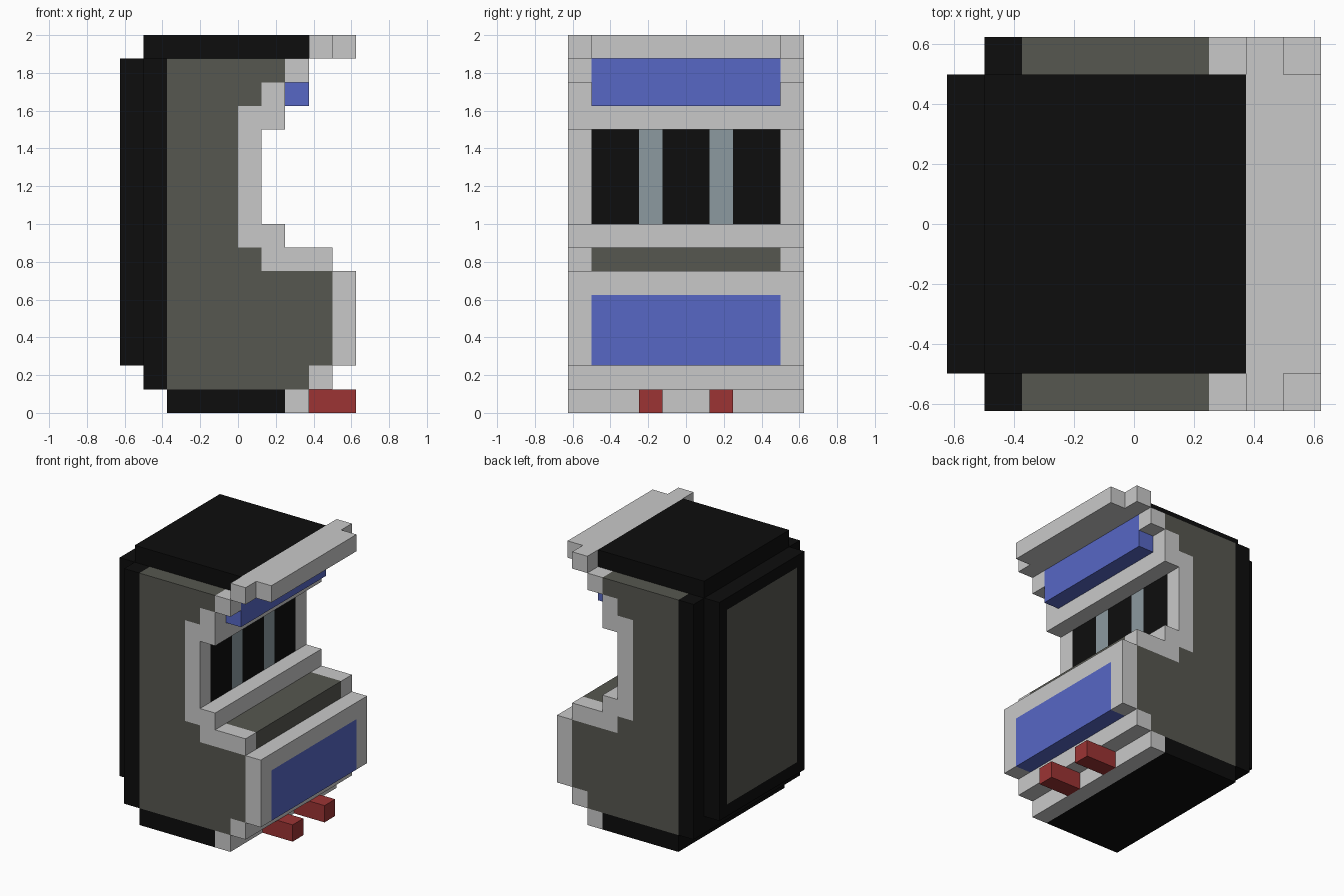
import bpy, bmesh

if "Cube" in bpy.data.objects:
    bpy.data.objects.remove(bpy.data.objects["Cube"])

U = 0.125  # one block of the grid


def material(name, color):
    m = bpy.data.materials.new(name)
    m.use_nodes = True
    m.diffuse_color = (*color, 1)
    bsdf = next(n for n in m.node_tree.nodes if n.type == 'BSDF_PRINCIPLED')
    bsdf.inputs["Base Color"].default_value = (*color, 1)
    return m


black = material("black", (0.004, 0.004, 0.004))
gray = material("dark gray", (0.094, 0.095, 0.08))
light = material("light gray", (0.584, 0.584, 0.584))
blue = material("blue", (0.095, 0.136, 0.56))
red = material("red", (0.333, 0.034, 0.034))
steel = material("steel gray", (0.262, 0.323, 0.352))


def extrude(name, profile, y0, y1, *mats, inset_back=0):
    """Extrude an (x, z) outline in block units from y0 to y1."""
    bm = bmesh.new()
    face = bm.faces.new([bm.verts.new((x * U, y0 * U, z * U)) for x, z in profile])
    moved = bmesh.ops.extrude_face_region(bm, geom=[face])["geom"]
    verts = [g for g in moved if isinstance(g, bmesh.types.BMVert)]
    bmesh.ops.translate(bm, verts=verts, vec=(0, (y1 - y0) * U, 0))
    bmesh.ops.recalc_face_normals(bm, faces=bm.faces)
    if inset_back:
        back = min(bm.faces, key=lambda f: f.calc_center_median().x)
        bmesh.ops.inset_region(bm, faces=[back], thickness=inset_back * U)
        back.material_index = 1
    mesh = bpy.data.meshes.new(name)
    bm.to_mesh(mesh)
    bm.free()
    for m in mats:
        mesh.materials.append(m)
    ob = bpy.data.objects.new(name, mesh)
    bpy.context.collection.objects.link(ob)
    return ob


def box(name, x, y, z, *mats, **kw):
    outline = [(x[0], z[0]), (x[1], z[0]), (x[1], z[1]), (x[0], z[1])]
    return extrude(name, outline, y[0], y[1], *mats, **kw)


def pair(name, x, y, z, mat):
    box(name + "_right", x, (-y[1], -y[0]), z, mat)
    box(name + "_left", x, y, z, mat)


FULL, INNER, EDGE = (-5, 5), (-4, 4), (4, 5)

# Cabinet body with its stepped side outline
extrude("cabinet_body", [(-3, 1), (3, 1), (3, 2), (4, 2), (4, 6), (1, 6), (1, 7),
                         (0, 7), (0, 13), (1, 13), (1, 14), (2, 14), (2, 15), (-3, 15)],
        *FULL, gray)

# Black base, roof and back with a gray inset service panel
box("base", (-3, 2), FULL, (0, 1), black)
box("roof", (-4, 3), INNER, (15, 16), black)
box("back_shell", (-4, -3), FULL, (1, 15), black)
box("back_door", (-5, -4), INNER, (2, 15), black, gray, inset_back=1)

# Lower front: toe strips, framed blue panel and red pedals
box("toe_strip", (2, 3), FULL, (0, 1), light)
box("kick_strip", (3, 4), FULL, (1, 2), light)
box("front_panel", (4, 5), INNER, (2, 5), blue)
pair("front_panel_stile", (4, 5), EDGE, (2, 5), light)
box("front_panel_rail", (4, 5), FULL, (5, 6), light)
pair("pedal", (3, 5), (1, 2), (0, 1), red)

# Control deck between light arms
box("control_deck", (1, 4), INNER, (6, 7), gray)
pair("deck_arm", (1, 4), EDGE, (6, 7), light)

# Screen with steel stripes and its light surround
box("screen_sill", (0, 2), FULL, (7, 8), light)
pair("screen_post", (0, 1), EDGE, (8, 12), light)
box("screen_center", (0, 1), (-1, 1), (8, 12), black)
pair("screen_stripe", (0, 1), (1, 2), (8, 12), steel)
pair("screen_side", (0, 1), (2, 4), (8, 12), black)
extrude("screen_header", [(0, 12), (2, 12), (2, 14), (1, 14), (1, 13), (0, 13)],
        *FULL, light)

# Blue sign under the overhanging light crown
box("sign", (2, 3), INNER, (13, 15), blue)
pair("sign_cheek", (2, 3), EDGE, (14, 15), light)
box("crown", (3, 4), FULL, (15, 16), light)
box("crown_lip", (4, 5), INNER, (15, 16), light)
